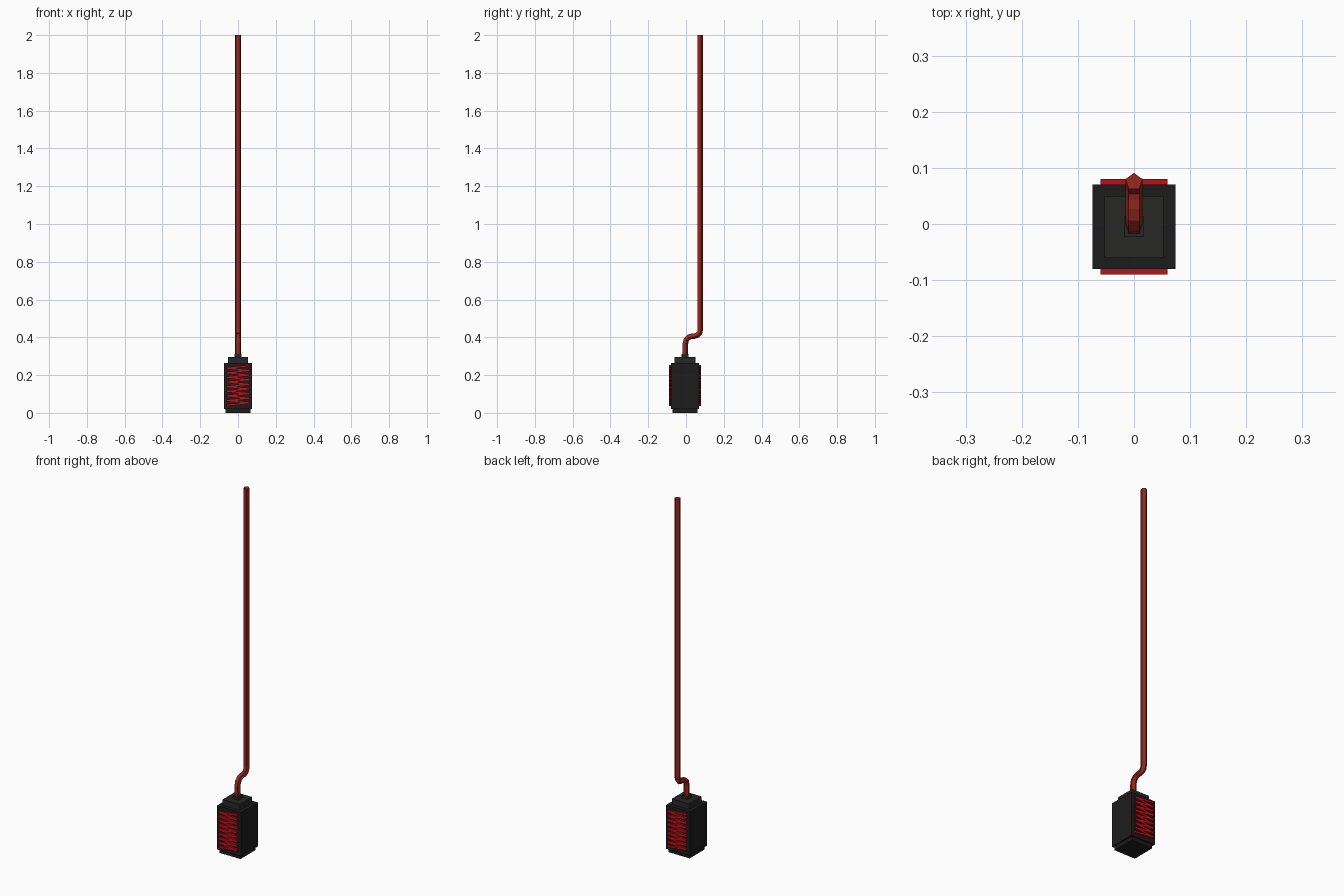
import bpy, bmesh, math
from mathutils import Vector

if "Cube" in bpy.data.objects:
    bpy.data.objects.remove(bpy.data.objects["Cube"])


def material(name, rgb):
    m = bpy.data.materials.new(name)
    m.diffuse_color = (*rgb, 1)
    m.use_nodes = True
    m.node_tree.nodes["Principled BSDF"].inputs["Base Color"].default_value = m.diffuse_color
    return m


BLACK = material("black_casing", (0.012, 0.012, 0.012))
DARK = material("dark_cap", (0.02, 0.02, 0.018))
RED = material("red_wire", (0.5, 0.006, 0.01))
RUST = material("red_pipe", (0.32, 0.02, 0.012))
CY = -0.005  # centre of the casing in y


def finish(bm, name, mat):
    bmesh.ops.recalc_face_normals(bm, faces=bm.faces)
    me = bpy.data.meshes.new(name)
    bm.to_mesh(me)
    bm.free()
    me.materials.append(mat)
    ob = bpy.data.objects.new(name, me)
    bpy.context.collection.objects.link(ob)
    return ob


def box(name, hx, hy, z0, z1, mat, bevel=0):
    bm = bmesh.new()
    bmesh.ops.create_cube(bm, size=1)
    for v in bm.verts:
        v.co = Vector((v.co.x * 2 * hx, CY + v.co.y * 2 * hy,
                       z0 if v.co.z < 0 else z1))
    if bevel:
        bmesh.ops.bevel(bm, geom=bm.edges[:], offset=bevel, segments=1, affect='EDGES')
    return finish(bm, name, mat)


# Casing: stepped foot, body and lid
box("foot", 0.065, 0.066, 0.0, 0.025, BLACK)
box("casing", 0.074, 0.075, 0.02, 0.265, BLACK)
box("lid", 0.053, 0.055, 0.262, 0.297, DARK)
box("pipe_collar", 0.018, 0.018, 0.295, 0.313, DARK)


# Zigzag wire wound over the front and back faces
def zigzag(name, y0, y1, flip):
    bm = bmesh.new()
    strokes, z0, z1, hx, half = 17, 0.041, 0.249, 0.06, 0.005
    step = (z1 - z0) / strokes
    rows = []
    for i in range(strokes + 1):
        x = hx * flip * (1 if i % 2 else -1)
        z = z0 + i * step
        rows.append([bm.verts.new((x, y, z + s * half))
                     for y, s in ((y0, -1), (y1, -1), (y1, 1), (y0, 1))])
    for a, b in zip(rows, rows[1:]):
        for j in range(4):
            k = (j + 1) % 4
            bm.faces.new((a[j], a[k], b[k], b[j]))
    bm.faces.new(rows[0])
    bm.faces.new(rows[-1])
    finish(bm, name, RED)


zigzag("front_wire", -0.09, -0.079, 1)
zigzag("back_wire", 0.069, 0.08, -1)

# Five-sided pipe swept along an S-bend, then straight up
path = [(CY, 0.30), (CY, 0.365), (0.0, 0.388), (0.013, 0.402), (0.03, 0.407),
        (0.045, 0.408), (0.061, 0.413), (0.071, 0.425), (0.075, 0.445), (0.075, 2.0)]
pts = [Vector((0, y, z)) for y, z in path]
bm = bmesh.new()
rings = []
side = Vector((1, 0, 0))
for i, p in enumerate(pts):
    d1 = (p - pts[max(i - 1, 0)]).normalized()
    d2 = (pts[min(i + 1, len(pts) - 1)] - p).normalized()
    n = (d1 + d2).normalized().cross(side)
    ring = []
    for k in range(5):
        a = math.radians(90 + 72 * k)
        ring.append(bm.verts.new(p + 0.016 * (side * math.cos(a) + n * math.sin(a))))
    rings.append(ring)
for a, b in zip(rings, rings[1:]):
    for k in range(5):
        m = (k + 1) % 5
        bm.faces.new((a[k], a[m], b[m], b[k]))
bm.faces.new(rings[0])
bm.faces.new(rings[-1])
finish(bm, "pipe", RUST)
